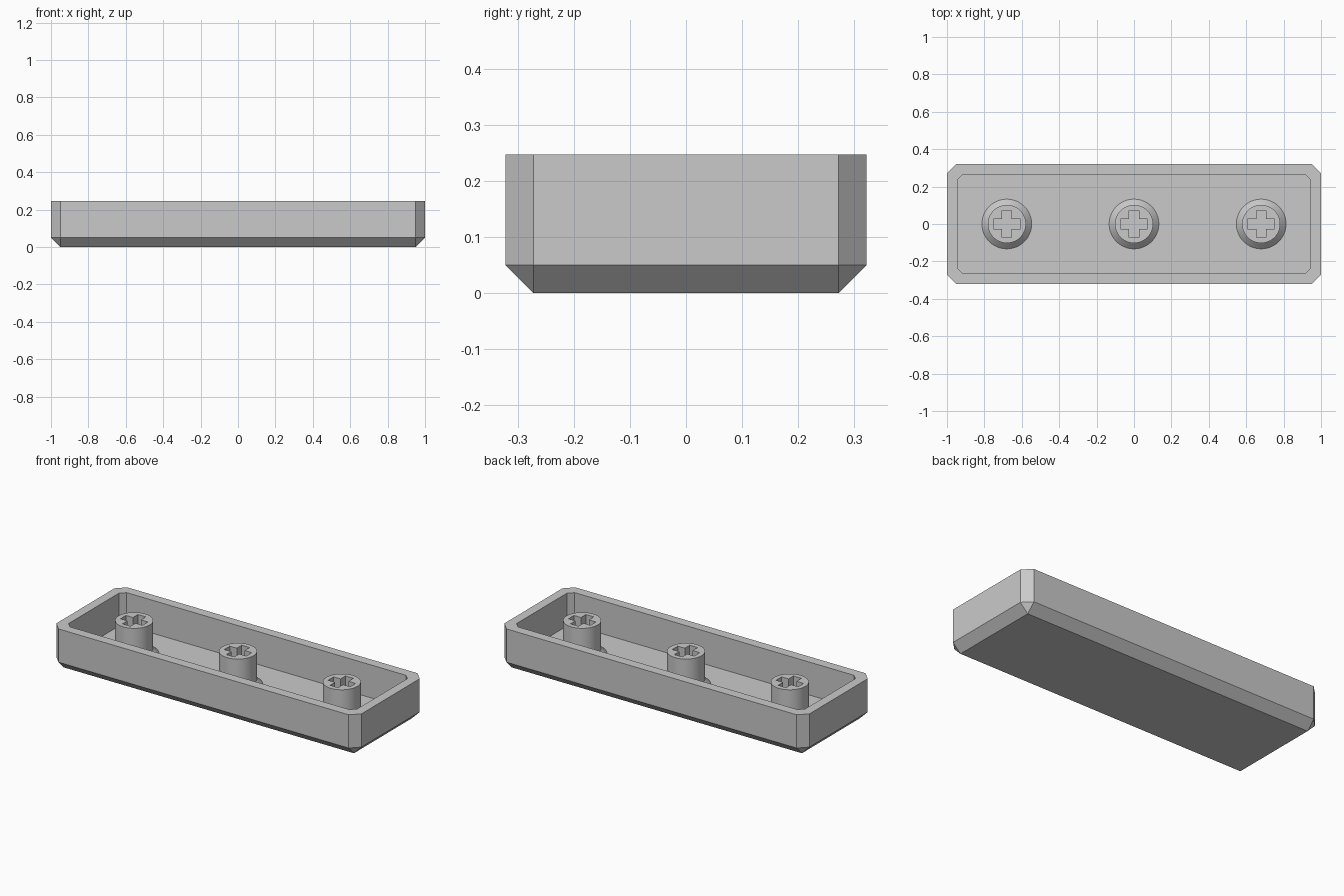
import bpy, bmesh, math

cube = bpy.data.objects.get("Cube")
if cube:
    bpy.data.objects.remove(cube, do_unlink=True)

grey = bpy.data.materials.new("plain grey")
grey.use_nodes = True
colour = (0.59, 0.59, 0.59, 1)
grey.diffuse_color = colour
grey.node_tree.nodes["Principled BSDF"].inputs["Base Color"].default_value = colour

HEIGHT, FLOOR = 0.247, 0.052


def add_object(name, bm):
    mesh = bpy.data.meshes.new(name)
    bmesh.ops.recalc_face_normals(bm, faces=bm.faces)
    bm.to_mesh(mesh)
    bm.free()
    mesh.materials.append(grey)
    obj = bpy.data.objects.new(name, mesh)
    bpy.context.collection.objects.link(obj)
    return obj


def box(name, half_x, half_y, z0, z1, chamfer=0, choose=None):
    """Box with chamfers on the edges that choose() accepts."""
    bm = bmesh.new()
    bmesh.ops.create_cube(bm, size=2)
    for v in bm.verts:
        v.co = (v.co.x * half_x, v.co.y * half_y, z1 if v.co.z > 0 else z0)
    if chamfer:
        edges = [e for e in bm.edges if choose(e)]
        bmesh.ops.bevel(bm, geom=edges, offset=chamfer, segments=1,
                        affect='EDGES', clamp_overlap=True)
    return add_object(name, bm)


def cut(target, cutter):
    """Subtract the cutter and throw it away."""
    mod = target.modifiers.new("cut", 'BOOLEAN')
    mod.operation, mod.solver, mod.object = 'DIFFERENCE', 'EXACT', cutter
    bpy.context.view_layer.objects.active = target
    bpy.ops.object.modifier_apply(modifier=mod.name)
    bpy.data.objects.remove(cutter, do_unlink=True)


def upright(e):
    return abs(e.verts[0].co.z - e.verts[1].co.z) > 0.01


def not_rim(e):
    return min(v.co.z for v in e.verts) < 0.01


# Shell: chamfered tray with an open top
shell = box("shell", 1, 0.322, 0, HEIGHT, 0.05, not_rim)
cut(shell, box("cavity", 0.945, 0.265, FLOOR, 0.4, 0.03, upright))


def stem(name, x):
    """Round post with a conical foot and a cross-shaped socket."""
    radius, foot = 0.102, 0.031
    profile = [(0, FLOOR - 0.01), (radius + foot, FLOOR - 0.01),
               (radius + foot, FLOOR), (radius, FLOOR + foot),
               (radius, HEIGHT), (0, HEIGHT)]
    bm = bmesh.new()
    verts = [bm.verts.new((r, 0, z)) for r, z in profile]
    edges = [bm.edges.new(pair) for pair in zip(verts, verts[1:])]
    bmesh.ops.spin(bm, geom=verts + edges, axis=(0, 0, 1), cent=(0, 0, 0),
                   angle=math.tau, steps=48)
    bmesh.ops.remove_doubles(bm, verts=bm.verts, dist=0.0005)
    obj = add_object(name, bm)
    for half_x, half_y in ((0.072, 0.026), (0.026, 0.072)):
        cut(obj, box("socket", half_x, half_y, FLOOR, 0.4))
    obj.data.shade_smooth()
    obj.data.set_sharp_from_angle(angle=math.radians(30))
    obj.location.x = x


for name, x in (("right_stem", -0.68), ("middle_stem", 0), ("left_stem", 0.68)):
    stem(name, x)
